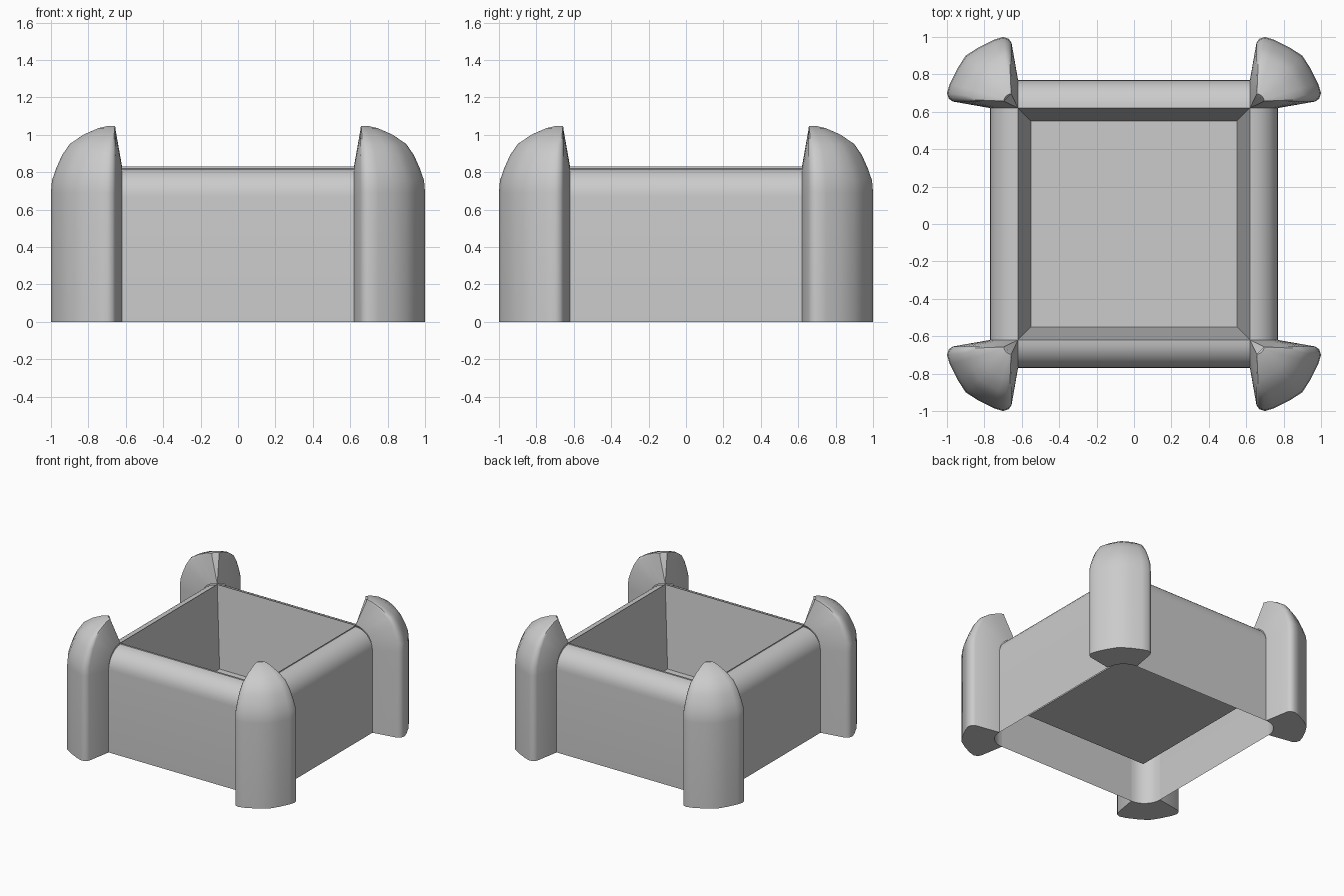
import bpy, bmesh
from math import sin, cos, pi, radians

cube = bpy.data.objects.get("Cube")
if cube:
    bpy.data.objects.remove(cube, do_unlink=True)

grey = bpy.data.materials.new("plain grey")
grey.use_nodes = True
color = (0.6, 0.6, 0.6, 1)
grey.diffuse_color = color
grey.node_tree.nodes["Principled BSDF"].inputs["Base Color"].default_value = color

INNER, RADIUS, SPRING = 0.62, 0.15, 0.67   # wall rounding centre, radius, start height


def finish(bm, name, angle=35):
    bmesh.ops.recalc_face_normals(bm, faces=bm.faces)
    mesh = bpy.data.meshes.new(name)
    bm.to_mesh(mesh)
    bm.free()
    mesh.materials.append(grey)
    ob = bpy.data.objects.new(name, mesh)
    bpy.context.collection.objects.link(ob)
    bpy.ops.object.select_all(action="DESELECT")
    ob.select_set(True)
    bpy.context.view_layer.objects.active = ob
    bpy.ops.object.shade_smooth_by_angle(angle=radians(angle))
    return ob


def strip(bm, a, b):
    for i in range(len(a) - 1):
        bm.faces.new((a[i], a[i + 1], b[i + 1], b[i]))


# Walls: thin sheets with a rounded upper edge, open underneath
profile = [(INNER + RADIUS, 0)]
profile += [(INNER + RADIUS * cos(i * pi / 16), SPRING + RADIUS * sin(i * pi / 16)) for i in range(9)]
profile.append((INNER, 0.83))
for i, name in enumerate(("front_wall", "right_wall", "back_wall", "left_wall")):
    bm = bmesh.new()
    ends = [[bm.verts.new((x, -d, z)) for d, z in profile] for x in (-INNER, INNER)]
    strip(bm, *ends)
    ob = finish(bm, name)
    ob.rotation_euler.z = -i * pi / 2

# Tray: sloping inner sides and a raised floor
bm = bmesh.new()
corners = ((-1, -1), (1, -1), (1, 1), (-1, 1))
rim, base = [[bm.verts.new((x * r, y * r, z)) for x, y in corners]
             for r, z in ((INNER, 0.83), (0.55, 0.19))]
strip(bm, rim + rim[:1], base + base[:1])
bm.faces.new(base)
tray = finish(bm, "tray", 20)
# the sides face the opening
tray.data.flip_normals()

# Corner posts: fin-shaped section, capped by a pointed dome
half = [(0.655, 0.97), (0.67, 0.99), (0.70, 1.0), (0.75, 0.985), (0.83, 0.945)]
section = half + [(0.9, 0.9)] + [(y, x) for x, y in reversed(half)]
PIVOT = 0.655
levels = [(1, 0.69), (0.985, 0.755), (0.92, 0.82), (0.83, 0.89), (0.71, 0.95),
          (0.5, 1.0), (0.27, 1.035), (0.12, 1.047)]

bm = bmesh.new()


def ring(scale, z, neck, neck_z):
    drop = 0.02 * (1 - scale)
    pts = [(INNER, neck, neck_z)]
    for i, (x, y) in enumerate(section):
        edge = i in (0, len(section) - 1)
        pts.append((PIVOT + (x - PIVOT) * scale, PIVOT + (y - PIVOT) * scale, z - drop * edge))
    pts.append((neck, INNER, neck_z))
    return [bm.verts.new(p) for p in pts]


rings = [ring(1, 0, INNER + RADIUS, 0)]
for i, (scale, z) in enumerate(levels):
    a = i / (len(levels) - 1) * pi / 2
    rings.append(ring(scale, z, INNER + RADIUS * cos(a), SPRING + (0.83 - SPRING) * sin(a)))
for a, b in zip(rings, rings[1:]):
    strip(bm, a, b)
top = rings[-1]
bm.faces.new(top[1:-1])
bm.faces.new((top[0], top[1], top[-2], top[-1]))

# Rounded inner face of the post and its foot
arcs = []
for row, z in ((rings[0], 0), (rings[1], SPRING)):
    mid = [bm.verts.new((INNER + RADIUS * sin(i * pi / 16), INNER + RADIUS * cos(i * pi / 16), z))
           for i in range(1, 8)]
    arcs.append([row[0]] + mid + [row[-1]])
strip(bm, *arcs)
bm.faces.new(rings[0] + arcs[0][-2:0:-1])
bmesh.ops.remove_doubles(bm, verts=bm.verts, dist=0.0005)
posts = finish(bm, "corner_posts", 40)
mirror = posts.modifiers.new("mirror", "MIRROR")
mirror.use_axis = (True, True, False)
mirror.use_mirror_merge = False
